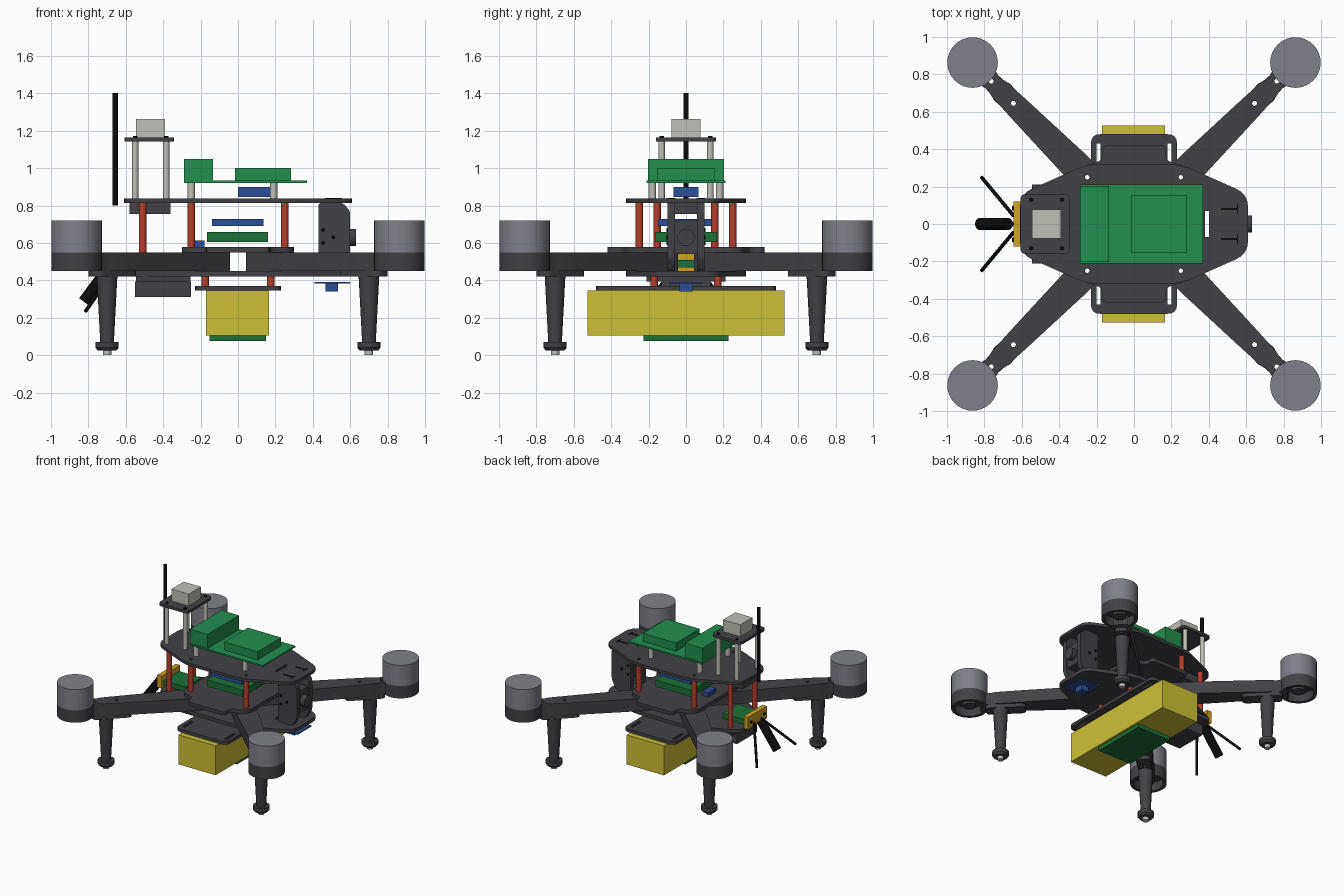
import bpy, bmesh, math
from mathutils import Vector, Matrix

if "Cube" in bpy.data.objects:
    bpy.data.objects.remove(bpy.data.objects["Cube"])


# ---------- materials ----------
def material(name, *rgb):
    lin = [((c / 255 + 0.055) / 1.055) ** 2.4 for c in rgb] + [1]
    m = bpy.data.materials.new(name)
    m.use_nodes = True
    m.diffuse_color = lin
    m.node_tree.nodes["Principled BSDF"].inputs["Base Color"].default_value = lin
    return m


CARBON = material("carbon grey", 66, 65, 70)
MOTOR = material("motor grey", 128, 128, 138)
GREEN = material("bright green", 34, 142, 78)
BOARD = material("board green", 28, 112, 56)
BLUE = material("blue", 44, 78, 152)
YELLOW = material("battery yellow", 206, 192, 54)
AMBER = material("amber", 208, 162, 32)
RED = material("red", 184, 62, 44)
PALE = material("pale grey", 192, 192, 184)
BLACK = material("black", 12, 12, 12)


# ---------- helpers ----------
def finish(bm, name, mat, matrix=None):
    bmesh.ops.remove_doubles(bm, verts=bm.verts, dist=1e-5)
    bmesh.ops.recalc_face_normals(bm, faces=bm.faces)
    if matrix is not None:
        bm.transform(matrix)
    me = bpy.data.meshes.new(name)
    bm.to_mesh(me)
    bm.free()
    for p in me.polygons:
        p.use_smooth = True
    me.set_sharp_from_angle(angle=math.radians(32))
    me.materials.append(mat)
    ob = bpy.data.objects.new(name, me)
    bpy.context.scene.collection.objects.link(ob)
    return ob


def box(name, x, y, z, mat):
    bm = bmesh.new()
    bmesh.ops.create_cube(bm, size=1)
    spans = (x, y, z)
    for v in bm.verts:
        v.co = [(a + b) / 2 + c * (b - a) for c, (a, b) in zip(v.co, spans)]
    return finish(bm, name, mat)


def tube(name, a, b, r1, mat, r2=None, seg=24):
    a, b = Vector(a), Vector(b)
    bm = bmesh.new()
    bmesh.ops.create_cone(bm, cap_ends=True, segments=seg, radius1=r1,
                          radius2=r1 if r2 is None else r2, depth=(b - a).length)
    turn = (b - a).to_track_quat('Z', 'Y').to_matrix().to_4x4()
    return finish(bm, name, mat, Matrix.Translation((a + b) / 2) @ turn)


def circle(x, y, r, n=20):
    return [(x + r * math.cos(math.tau * i / n), y + r * math.sin(math.tau * i / n))
            for i in range(n)]


def rect(x0, x1, y0, y1):
    return [(x0, y0), (x1, y0), (x1, y1), (x0, y1)]


def rounded(pts, r):
    out = []
    for i, p in enumerate(pts):
        p, q, s = Vector(p), Vector(pts[i - 1]), Vector(pts[(i + 1) % len(pts)])
        a = p + (q - p).normalized() * min(r, (q - p).length * 0.45)
        b = p + (s - p).normalized() * min(r, (s - p).length * 0.45)
        for t in (0, 0.25, 0.5, 0.75, 1):
            out.append(tuple(a * (1 - t) ** 2 + p * 2 * t * (1 - t) + b * t * t))
    return out


def mirrored(quarter):
    """Full outline from points of the +x +y quarter, listed from +x towards +y."""
    half = quarter + [(-x, y) for x, y in reversed(quarter)]
    return half + [(-x, -y) for x, y in half]


def prism(name, loops, z0, z1, mat, matrix=None):
    """Extruded flat outline; the loops after the first are holes."""
    cu = bpy.data.curves.new(name, 'CURVE')
    cu.dimensions, cu.fill_mode, cu.extrude = '2D', 'BOTH', (z1 - z0) / 2
    for loop in loops:
        sp = cu.splines.new('POLY')
        sp.points.add(len(loop) - 1)
        for p, c in zip(sp.points, loop):
            p.co = (c[0], c[1], 0, 1)
        sp.use_cyclic_u = True
    tmp = bpy.data.objects.new(name + " outline", cu)
    me = bpy.data.meshes.new_from_object(tmp)
    bm = bmesh.new()
    bm.from_mesh(me)
    bpy.data.objects.remove(tmp)
    bpy.data.curves.remove(cu)
    bpy.data.meshes.remove(me)
    bm.transform(Matrix.Translation((0, 0, (z0 + z1) / 2)))
    return finish(bm, name, mat, matrix)


corners = [(sx, sy) for sx in (-1, 1) for sy in (-1, 1)]
bolt_holes = [circle(sx * 0.25, sy * 0.25, 0.012) for sx, sy in corners]

# ---------- frame plates ----------
hull = rounded(mirrored([(0.61, 0.16), (0.25, 0.32)]), 0.07)
front_slot = rect(0.38, 0.4, -0.07, 0.07)
prism("top_plate", [hull, front_slot] + bolt_holes, 0.815, 0.838, CARBON)
prism("lower_plate", [hull, front_slot] + bolt_holes, 0.422, 0.45, CARBON)
middle = mirrored([(0.3, 0.26), (0.27, 0.31), (0.17, 0.34), (0.17, 0.42)])
prism("middle_plate", [rounded(middle, 0.03)] + bolt_holes, 0.55, 0.578, CARBON)
tray = rounded(mirrored([(0.23, 0.31), (0.23, 0.48)]), 0.05)
slots = [rect(x - 0.01, x + 0.01, y - 0.055, y + 0.055)
         for x in (-0.19, 0.19) for y in (-0.375, 0.375)]
prism("battery_tray", [tray] + slots, 0.345, 0.37, CARBON)

# ---------- arms, motors and legs ----------
half_arm = [(0.06, 0), (0.14, 0.08), (0.46, 0.08), (0.86, 0.064), (1.02, 0.056),
            (1.06, 0.045), (1.1, 0.055), (1.14, 0.055)]
arm = half_arm + [(u, -v) for u, v in reversed(half_arm[1:])]
arm_holes = [circle(u, 0, 0.013) for u in (0.912, 1.08)]
for i, (sx, sy) in enumerate(corners):
    tag = ("right", "left")[sx > 0] + "_" + ("front", "back")[sy > 0]
    spin = Matrix.Rotation(math.atan2(sy, sx), 4, 'Z')
    prism("arm_" + tag, [arm, circle(0.3536, 0, 0.012)] + arm_holes,
          0.45, 0.55, CARBON, spin)
    prism("leg_mount_" + tag, [rounded(rect(0.8, 1.1, -0.05, 0.05), 0.04)] + arm_holes,
          0.42, 0.45, CARBON, spin)
    x, y = sx * 0.863, sy * 0.863
    prism("motor_cup_" + tag, [circle(x, y, 0.135, 40), circle(x, y, 0.11, 40)],
          0.45, 0.53, CARBON)
    tube("motor_base_" + tag, (x, y, 0.52), (x, y, 0.55), 0.135, CARBON, seg=40)
    tube("motor_hub_" + tag, (x, y, 0.47), (x, y, 0.52), 0.05, CARBON)
    tube("motor_" + tag, (x, y, 0.55), (x, y, 0.72), 0.135, MOTOR, seg=40)
    x, y = sx * 0.7, sy * 0.7
    tube("leg_" + tag, (x, y, 0.06), (x, y, 0.42), 0.036, CARBON, 0.055)
    tube("foot_taper_" + tag, (x, y, 0.025), (x, y, 0.04), 0.05, CARBON, 0.062)
    tube("foot_" + tag, (x, y, 0.04), (x, y, 0.07), 0.062, CARBON)
    tube("foot_tip_" + tag, (x, y, 0), (x, y, 0.03), 0.023, PALE)


# ---------- standoffs ----------
def standoff(name, x, y, z0, z1, mat, r=0.02):
    prism(name, [circle(x, y, r), circle(x, y, 0.6 * r)], z0, z1, mat)


for sx, sy in corners:
    standoff("frame_standoff", sx * 0.25, sy * 0.25, 0.578, 0.815, RED)
    standoff("tray_standoff", sx * 0.175, sy * 0.17, 0.37, 0.422, RED)
    tube("board_standoff", (-0.03 + sx * 0.22, sy * 0.18, 0.838),
         (-0.03 + sx * 0.22, sy * 0.18, 0.925), 0.02, PALE)
    x, y = -0.467 + sx * 0.083, sy * 0.13
    tube("mast_post", (x, y, 0.838), (x, y, 1.143), 0.017, PALE)
    tube("mast_screw", (x, y, 1.165), (x, y, 1.172), 0.012, BLACK)
for y in (-0.155, 0.155):
    standoff("rear_standoff", -0.51, y, 0.45, 0.815, RED)

# ---------- battery and underside modules ----------
box("battery", (-0.17, 0.167), (-0.526, 0.526), (0.105, 0.345), YELLOW)
box("underside_board", (-0.153, 0.15), (-0.228, 0.228), (0.075, 0.105), BOARD)
box("rear_module", (-0.55, -0.25), (-0.13, 0.13), (0.31, 0.395), CARBON)
box("rear_module_flange", (-0.545, -0.255), (-0.21, 0.21), (0.395, 0.422), CARBON)
box("flow_sensor_board", (0.41, 0.6), (-0.09, 0.09), (0.384, 0.392), BLUE)
box("flow_sensor", (0.467, 0.535), (-0.035, 0.035), (0.34, 0.385), BLUE)

# ---------- electronics between the plates ----------
box("power_board", (-0.165, 0.16), (-0.165, 0.165), (0.605, 0.658), BOARD)
box("controller", (-0.14, 0.135), (-0.15, 0.14), (0.69, 0.728), BLUE)
box("small_module", (-0.235, -0.18), (-0.05, 0.05), (0.578, 0.613), BLUE)
box("receiver_board", (-0.6, -0.4), (-0.1, 0.1), (0.47, 0.51), BOARD)
box("hanging_module", (-0.58, -0.36), (-0.1, 0.1), (0.755, 0.815), CARBON)

# ---------- electronics on the top plate ----------
box("top_board", (-0.29, 0.37), (-0.21, 0.21), (0.922, 0.934), GREEN)
box("radio_block", (-0.29, -0.133), (-0.203, 0.203), (0.934, 1.05), GREEN)
box("computer_block", (-0.017, 0.283), (-0.152, 0.152), (0.934, 1.0), GREEN)
box("interface_block", (0, 0.17), (-0.068, 0.068), (0.845, 0.9), BLUE)

# ---------- positioning mast ----------
prism("mast_plate", [rounded(rect(-0.607, -0.342, -0.16, 0.16), 0.03)],
      1.143, 1.165, CARBON)
box("positioning_unit", (-0.545, -0.39), (-0.078, 0.078), (1.165, 1.262), PALE)

# ---------- camera ----------
side = [(0.43, 0.45), (0.56, 0.45), (0.6, 0.52), (0.6, 0.77), (0.56, 0.815), (0.43, 0.815)]
upright = Matrix.Rotation(math.pi / 2, 4, 'X')
for s in (-1, 1):
    y = s * 0.08
    prism("camera_side_plate", [rounded(side, 0.02)], y - 0.02, y + 0.02, CARBON, upright)
    for x, z in ((0.455, 0.6), (0.455, 0.67), (0.51, 0.63)):
        tube("side_plate_hole", (x, s * 0.1, z), (x, s * 0.103, z), 0.011, BLACK)
    box("camera_tab", (0.465, 0.555), (y - 0.005, y + 0.005), (0.836, 0.841), BLACK)
    box("camera_tab_end", (0.55, 0.556), (y - 0.025, y + 0.025), (0.836, 0.841), BLACK)
box("camera_body", (0.46, 0.59), (-0.06, 0.06), (0.54, 0.72), CARBON)
tube("camera_lens", (0.58, 0, 0.63), (0.63, 0, 0.63), 0.046, CARBON)

# ---------- antennas ----------
box("antenna_block", (-0.645, -0.605), (-0.12, 0.12), (0.45, 0.55), AMBER)
tube("tall_antenna", (-0.656, 0, 0.8), (-0.656, 0, 1.402), 0.0145, BLACK)
tube("stub_antenna", (-0.675, 0, 0.485), (-0.823, 0, 0.285), 0.033, BLACK)
for s in (-1, 1):
    tube("whip_antenna", (-0.645, s * 0.045, 0.48), (-0.815, s * 0.25, 0.235), 0.01, BLACK)
    tube("antenna_screw", (-0.645, s * 0.085, 0.5), (-0.652, s * 0.085, 0.5), 0.012, BLACK)
